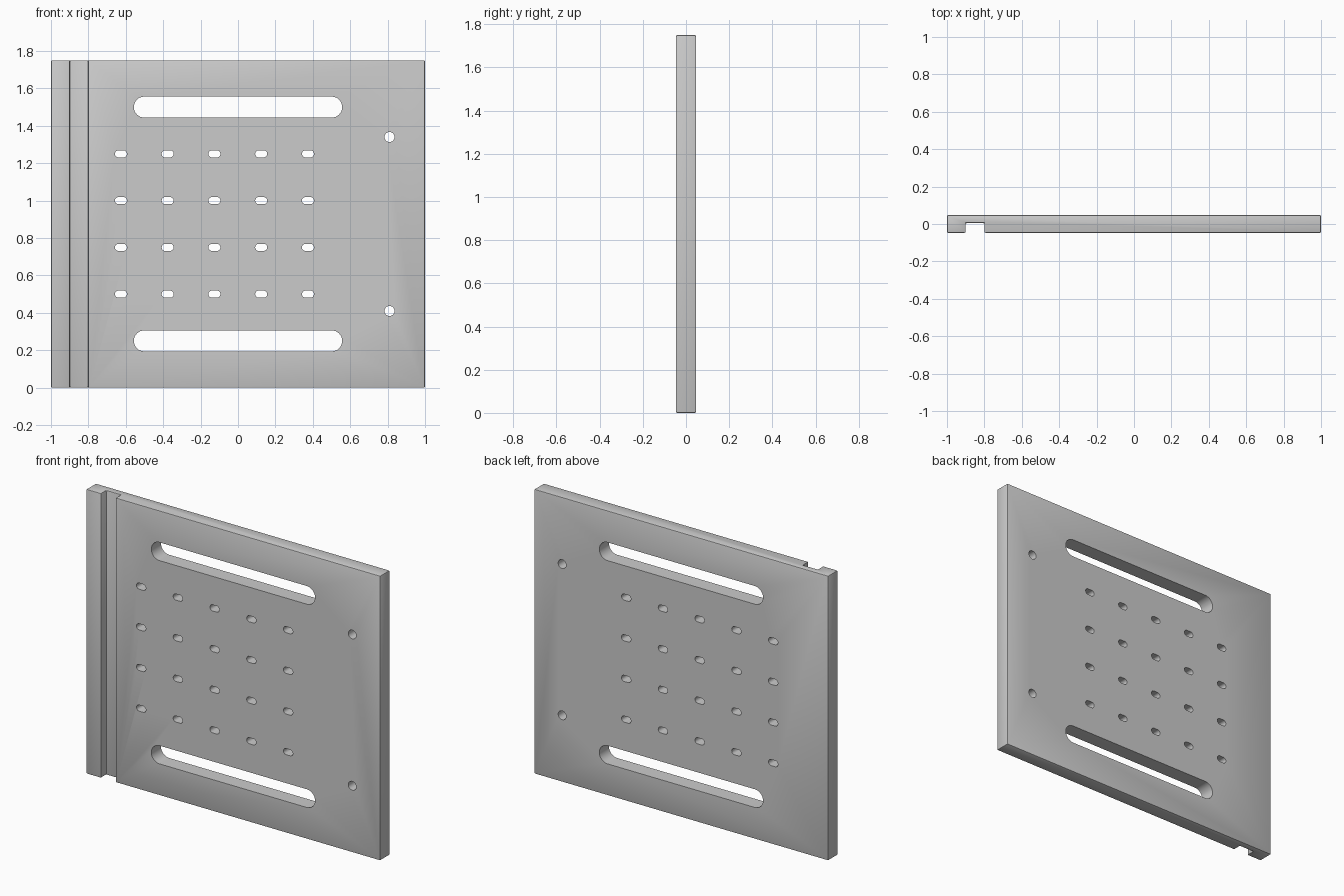
import bpy, bmesh
from math import pi, cos, sin

if "Cube" in bpy.data.objects:
    bpy.data.objects.remove(bpy.data.objects["Cube"])

T = 0.047          # half thickness
H = 1.75           # height


def new_object(name, bm):
    bmesh.ops.recalc_face_normals(bm, faces=bm.faces)
    mesh = bpy.data.meshes.new(name)
    bm.to_mesh(mesh)
    bm.free()
    obj = bpy.data.objects.new(name, mesh)
    bpy.context.collection.objects.link(obj)
    return obj


def extrude_outline(bm, points, vec):
    face = bm.faces.new([bm.verts.new(p) for p in points])
    ext = bmesh.ops.extrude_face_region(bm, geom=[face], use_keep_orig=True)
    verts = [g for g in ext["geom"] if isinstance(g, bmesh.types.BMVert)]
    bmesh.ops.translate(bm, verts=verts, vec=vec)


def slot(bm, x, z, half_length, r, n=16):
    """Round-ended slot prism through the panel; a plain hole if half_length == r."""
    d = half_length - r
    pts = []
    for side in (1, -1):
        start = -pi / 2 if side == 1 else pi / 2
        count = n + 1 if d > 0 else n
        for i in range(count):
            a = start + pi * i / n
            pts.append((x + side * d + r * cos(a), -0.1, z + r * sin(a)))
    extrude_outline(bm, pts, (0, 0.2, 0))


# Panel with a vertical groove along the left of its front face
bm = bmesh.new()
profile = [(-1, -T), (-0.9, -T), (-0.9, 0.005), (-0.8, 0.005),
           (-0.8, -T), (1, -T), (1, T), (-1, T)]
extrude_outline(bm, [(x, y, 0) for x, y in profile], (0, 0, H))
panel = new_object("grooved_panel", bm)

# Fine edge softening
bev = panel.modifiers.new("edge_bevel", "BEVEL")
bev.width = 0.006
bev.segments = 2
bev.limit_method = "ANGLE"

# Cutters: two long slots, grid of small slots, two round holes
bm = bmesh.new()
for z in (0.25, 1.5):
    slot(bm, 0, z, 0.557, 0.056)
for row in range(4):
    for col in range(5):
        slot(bm, -0.626 + 0.25 * col, 0.5 + 0.25 * row, 0.032, 0.019)
for z in (0.41, 1.34):
    slot(bm, 0.81, z, 0.027, 0.027)
cutter = new_object("hole_cutter", bm)
cutter.hide_render = True

cut = panel.modifiers.new("holes", "BOOLEAN")
cut.operation = "DIFFERENCE"
cut.solver = "EXACT"
cut.object = cutter

# Bake the modifiers, drop the cutter and smooth the curved walls
bpy.context.view_layer.objects.active = panel
panel.select_set(True)
for m in [m.name for m in panel.modifiers]:
    bpy.ops.object.modifier_apply(modifier=m)
bpy.data.objects.remove(cutter)
bpy.ops.object.shade_smooth_by_angle(angle=pi / 6)
